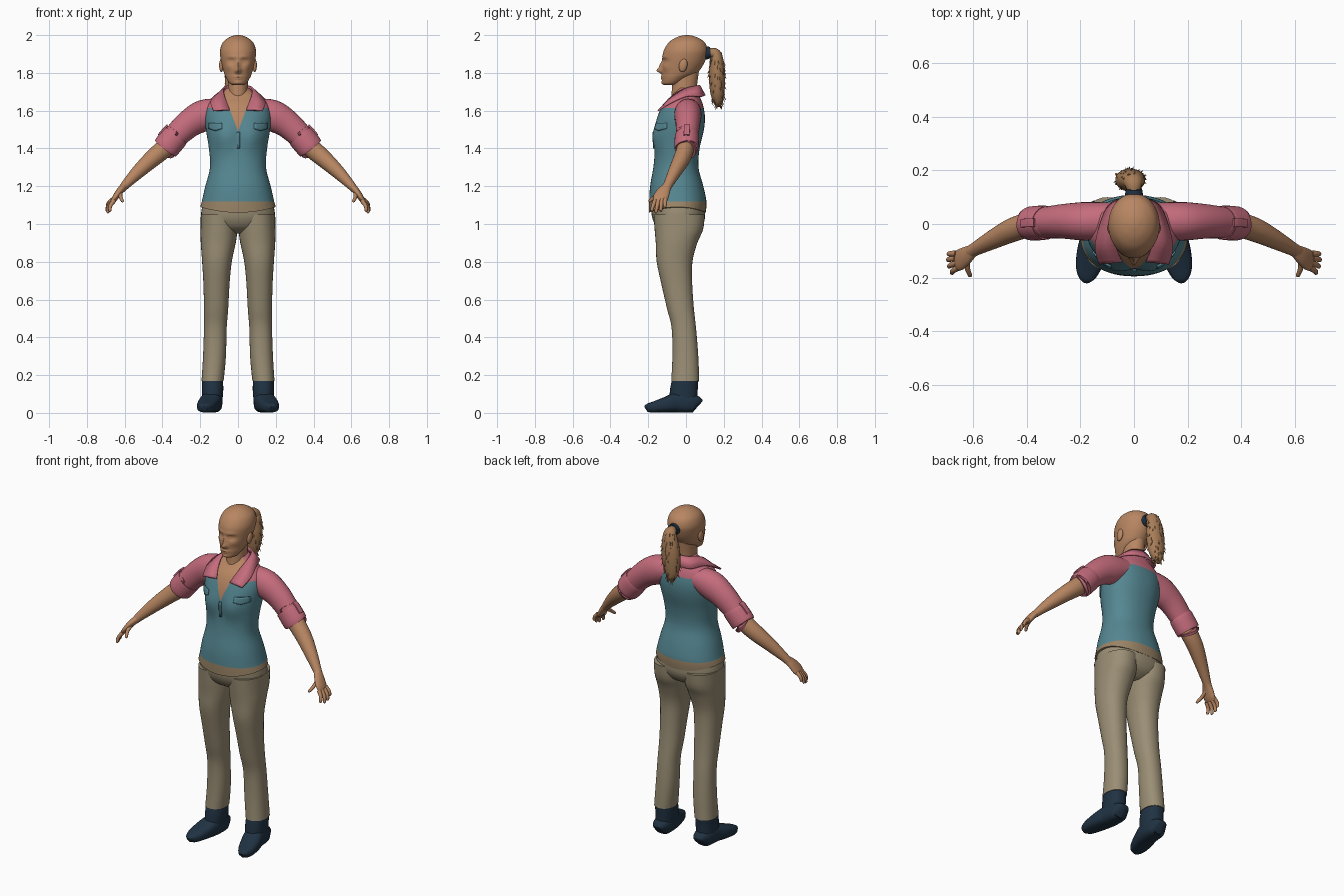
import bpy, bmesh, math, random
from math import exp, sin, cos, pi
from mathutils import Vector, Matrix
from mathutils.bvhtree import BVHTree

if "Cube" in bpy.data.objects:
    bpy.data.objects.remove(bpy.data.objects["Cube"])
random.seed(4)


def material(name, r, g, b):
    m = bpy.data.materials.new(name)
    m.use_nodes = True
    col = [(c / 255) ** 2.2 for c in (r, g, b)] + [1]
    m.diffuse_color = col
    m.node_tree.nodes["Principled BSDF"].inputs["Base Color"].default_value = col
    return m


SKIN = material("skin tan", 182, 133, 98)
HAIR = material("hair brown", 166, 124, 88)
PINK = material("shirt pink", 196, 108, 124)
TEAL = material("shirt teal", 86, 134, 145)
HEM = material("hem tan", 152, 131, 102)
KHAKI = material("trouser khaki", 153, 141, 116)
NAVY = material("boot navy", 37, 53, 68)


def finish(bm, name, mats, rule=None):
    """Turn a bmesh into a smooth object, colouring faces by a rule."""
    bmesh.ops.recalc_face_normals(bm, faces=bm.faces)
    for f in bm.faces:
        f.smooth = True
        if rule:
            f.material_index = rule(f.calc_center_median())
    for e in bm.edges:
        e.smooth = e.calc_face_angle(0) < math.radians(50)
    me = bpy.data.meshes.new(name)
    bm.to_mesh(me)
    bm.free()
    for m in mats:
        me.materials.append(m)
    ob = bpy.data.objects.new(name, me)
    bpy.context.collection.objects.link(ob)
    return ob


def smooth_rows(rows, k):
    """Catmull-Rom interpolation of number rows."""
    out = []
    r = [rows[0]] + list(rows) + [rows[-1]]
    for i in range(1, len(r) - 2):
        for j in range(k):
            t = j / k
            out.append([b + .5 * t * (c - a + t * (2 * a - 5 * b + 4 * c - d + t * (3 * (b - c) + d - a)))
                        for a, b, c, d in zip(*r[i - 1:i + 3])])
    return out + [list(rows[-1])]


def loft(name, rows, mats, ref=None, n=28, k=4, e=2, s=1, warp=None, cuts=(), rule=None):
    """Skin superellipse rings (x, y, z, a, b); level rings unless ref is given."""
    rows = smooth_rows(rows, k)
    bm = bmesh.new()
    rings = []
    for i, (x, y, z, a, b) in enumerate(rows):
        u, v = Vector((1, 0, 0)), Vector((0, 1, 0))
        if ref:
            t = Vector(rows[min(i + 1, len(rows) - 1)][:3]) - Vector(rows[max(i - 1, 0)][:3])
            t.normalize()
            u = (Vector(ref) - t * t.dot(Vector(ref))).normalized()
            v = t.cross(u)
        ring = []
        for j in range(n):
            c, q = cos(2 * pi * j / n), sin(2 * pi * j / n)
            p = Vector((x, y, z)) + u * (a * math.copysign(abs(c) ** (2 / e), c)) \
                + v * (b * math.copysign(abs(q) ** (2 / e), q))
            if warp:
                p = warp(p)
            ring.append(bm.verts.new((p.x * s, p.y, p.z)))
        rings.append(ring)
    for r0, r1 in zip(rings, rings[1:]):
        for j in range(n):
            bm.faces.new((r0[j], r0[(j + 1) % n], r1[(j + 1) % n], r1[j]))
    bm.faces.new(rings[0])
    bm.faces.new(rings[-1])
    for co, no in cuts:
        bmesh.ops.bisect_plane(bm, geom=bm.verts[:] + bm.edges[:] + bm.faces[:], plane_co=co, plane_no=no)
    return finish(bm, name, mats, rule)


def level(rows):
    """Rows given as z, x low, x high, y front, y back."""
    return [((x0 + x1) / 2, (y0 + y1) / 2, z, (x1 - x0) / 2, (y1 - y0) / 2) for z, x0, x1, y0, y1 in rows]


def centred(rows):
    return level([(z, -r, r, f, b) for z, r, f, b in rows])


def bump(p, x, z, sx, sz):
    return exp(-((abs(p.x) - x) / sx) ** 2 - ((p.z - z) / sz) ** 2)


# Shirt body: bust shaping, curved hem, pink yoke and open neckline
def shirt_warp(p):
    if p.y < -.02:
        p.y -= .022 * bump(p, .075, 1.46, .06, .07)
    p.z += .03 * (p.x / .2) ** 2 * max(0, (1.12 - p.z) / .06)
    return p


def shirt_rule(c):
    if c.y < -.03 and c.z > 1.49 and abs(c.x) < .37 * (c.z - 1.49):
        return 3
    return 1 if c.z > 1.615 else 2 if c.z < 1.118 else 0


shirt = loft("shirt_body", centred([
    (1.06, .2, -.195, .105), (1.12, .191, -.195, .108), (1.2, .173, -.19, .092), (1.3, .148, -.173, .066),
    (1.4, .154, -.163, .072), (1.5, .17, -.162, .095), (1.57, .176, -.15, .1), (1.63, .162, -.122, .09),
    (1.67, .125, -.085, .075), (1.7, .08, -.06, .065), (1.72, .06, -.05, .055)]),
    [TEAL, PINK, HEM, SKIN], n=56, e=2.2, warp=shirt_warp, rule=shirt_rule,
    cuts=[((0, 0, 1.615), (0, 0, 1)), ((0, 0, 1.118), (0, 0, 1)),
          ((0, 0, 1.49), (1, 0, .37)), ((0, 0, 1.49), (1, 0, -.37))])
body = BVHTree.FromPolygons([v.co for v in shirt.data.vertices], [p.vertices[:] for p in shirt.data.polygons])


def sheet(name, grid, mat, thick):
    bm = bmesh.new()
    vs = [[bm.verts.new(p) for p in row] for row in grid]
    for a, b in zip(vs, vs[1:]):
        for j in range(len(a) - 1):
            bm.faces.new((a[j], a[j + 1], b[j + 1], b[j]))
    ob = finish(bm, name, [mat])
    mod = ob.modifiers.new("thickness", "SOLIDIFY")
    mod.thickness, mod.offset = thick, 0


def drape(name, x0, x1, z0, z1, point, mat):
    """Thin cloth patch laid on the front of the shirt."""
    grid = []
    for i in range(7):
        x = x0 + (x1 - x0) * i / 6
        low = z0 - point * (1 - abs(i - 3) / 3)
        row = []
        for j in range(5):
            z = low + (z1 - low) * j / 4
            hit = body.ray_cast(Vector((x, -1, z)), Vector((0, 1, 0)))[0]
            row.append(hit + Vector((0, -.005, 0)))
        grid.append(row)
    sheet(name, grid, mat, .006)


drape("placket", -.006, .01, 1.4, 1.488, 0, TEAL)
for s, side in ((1, "left"), (-1, "right")):
    drape(side + "_pocket_flap", .085 * s, .155 * s, 1.505, 1.535, .012, TEAL)

# Collar folded around the neck and out to two points
inner = [(0, .07, 1.735), (.055, .05, 1.73), (.076, -.005, 1.715), (.07, -.075, 1.675), (.045, -.14, 1.605)]
outer = [(0, .1, 1.68), (.085, .078, 1.675), (.125, 0, 1.675), (.145, -.085, 1.64), (.13, -.148, 1.6)]
edges = []
for line in (inner, outer):
    half = smooth_rows(line, 4)
    edges.append([(-x, y, z) for x, y, z in half[:0:-1]] + half)
sheet("collar", edges, PINK, .009)

# Neck, and head with sculpted features
loft("neck", centred([(1.58, .06, -.1, .05), (1.66, .055, -.08, .055), (1.73, .053, -.074, .058),
                      (1.82, .055, -.07, .07)]), [SKIN])


def face_warp(p):
    if p.y < -.03:
        f = -.027 * bump(p, 0, 1.812, .015, .014) - .014 * bump(p, 0, 1.838, .01, .022)
        f += .012 * bump(p, .034, 1.862, .02, .013) - .006 * bump(p, .034, 1.861, .013, .006)
        f -= .005 * bump(p, .03, 1.885, .03, .01) + .007 * bump(p, 0, 1.78, .022, .005)
        f -= .006 * bump(p, 0, 1.769, .018, .005) + .007 * bump(p, 0, 1.748, .02, .01)
        f -= .006 * bump(p, .05, 1.83, .02, .02)
        p.y += f
    return p


loft("head", centred([
    (1.735, .025, -.112, -.06), (1.745, .045, -.123, -.03), (1.775, .064, -.126, .02), (1.8, .074, -.126, .06),
    (1.84, .085, -.126, .09), (1.88, .093, -.124, .107), (1.92, .095, -.117, .114), (1.96, .081, -.092, .1),
    (1.985, .053, -.057, .066), (1.997, .024, -.022, .032), (2, .004, 0, .01)]),
    [SKIN], n=72, k=6, warp=face_warp)

# Ponytail with band and loose strands
loft("hair_band", [(0, .085, 1.9, .03, .03), (0, .105, 1.905, .034, .034), (0, .13, 1.908, .03, .03)],
     [NAVY], ref=(1, 0, 0))
tail = [(0, .12, 1.908, .022, .022), (-.003, .155, 1.9, .036, .03), (-.008, .163, 1.85, .048, .038),
        (-.014, .164, 1.78, .055, .043), (-.02, .166, 1.7, .048, .038), (-.026, .17, 1.65, .03, .026),
        (-.03, .172, 1.62, .008, .008)]
loft("ponytail", tail, [HAIR], ref=(1, 0, 0), k=5)
bm = bmesh.new()
path = smooth_rows(tail, 12)
for i in range(90):
    x, y, z, a, b = random.choice(path[16:-4])
    ang = random.uniform(0, 2 * pi)
    out = Vector((cos(ang), sin(ang), 0))
    d = (out * random.uniform(.2, .7) + Vector((0, 0, -1))).normalized()
    p = Vector((x + a * .9 * out.x, y + b * .9 * out.y, z))
    spin = d.to_track_quat('Z', 'Y').to_matrix().to_4x4()
    bmesh.ops.create_cone(bm, segments=5, radius1=.008, radius2=.0005, depth=.05, cap_ends=True,
                          matrix=Matrix.Translation(p) @ spin)
finish(bm, "ponytail_strands", [HAIR])

# Hips
loft("trouser_hips", centred([(1.09, .19, -.185, .1), (1.03, .194, -.178, .1), (.98, .15, -.15, .075),
                              (.95, .05, -.1, .03)]), [KHAKI], n=40, e=2.2)

Y = (0, 1, 0)
for s, side in ((1, "left"), (-1, "right")):
    # Trouser legs
    loft(side + "_trouser_leg", level([
        (1.05, 0, .197, -.172, .1), (.97, .003, .198, -.166, .09), (.9, .012, .197, -.16, .06),
        (.8, .033, .19, -.155, .034), (.68, .045, .183, -.13, .033), (.55, .052, .18, -.1, .042),
        (.45, .06, .18, -.076, .053), (.3, .064, .185, -.072, .065), (.17, .076, .193, -.078, .07)]),
        [KHAKI], n=36, e=2.2, s=s)
    # Boots
    loft(side + "_boot_shaft", level([(.178, .08, .19, -.074, .066), (.12, .078, .19, -.085, .062),
                                      (.04, .085, .19, -.09, .06)]), [NAVY], s=s, e=2.2)
    foot = [(.065, .135, .03, .07), (.05, .135, .045, .09), (.01, .137, .054, .1), (-.05, .142, .056, .105),
            (-.1, .156, .056, .085), (-.16, .17, .048, .062), (-.198, .176, .032, .048), (-.212, .177, .012, .034)]
    loft(side + "_boot_foot", [(x, y, h / 2 + .002, w, h / 2) for y, x, w, h in foot],
         [NAVY], ref=(1, 0, 0), s=s, e=2.8)
    # Sleeve, rolled cuff and tab
    loft(side + "_sleeve", [(.09, .012, 1.6, .068, .066), (.18, .01, 1.575, .072, .083), (.26, .01, 1.53, .065, .074),
                            (.34, .005, 1.455, .058, .064), (.375, .003, 1.415, .056, .06)], [PINK], ref=Y, s=s)
    loft(side + "_cuff", [(.328, .005, 1.468, .06, .066), (.333, .005, 1.462, .064, .071),
                          (.38, .002, 1.407, .064, .071), (.385, .002, 1.401, .058, .064)], [PINK], ref=Y, s=s)
    loft(side + "_cuff_tab", [(.372, .005, 1.522, .016, .006), (.388, .005, 1.508, .016, .006),
                              (.42, .003, 1.47, .016, .006)], [PINK], ref=Y, e=5, s=s)
    # Arm, palm and fingers
    loft(side + "_forearm", [(.35, .003, 1.445, .045, .05), (.4, -.005, 1.392, .046, .05),
                             (.46, -.025, 1.34, .044, .045), (.53, -.06, 1.275, .035, .036),
                             (.595, -.095, 1.208, .025, .024), (.615, -.107, 1.185, .026, .02)], [SKIN], ref=Y, s=s)
    loft(side + "_palm", [(.6, -.098, 1.203, .022, .02), (.625, -.117, 1.175, .034, .019),
                          (.65, -.134, 1.14, .04, .016), (.662, -.14, 1.122, .033, .011)], [SKIN], ref=Y, s=s)
    fingers = {"little": ((.663, -.11, 1.132), (.694, -.112, 1.085)),
               "ring": ((.664, -.127, 1.127), (.696, -.135, 1.066)),
               "middle": ((.661, -.146, 1.124), (.692, -.16, 1.058)),
               "index": ((.655, -.163, 1.125), (.681, -.184, 1.066)),
               "thumb": ((.622, -.125, 1.168), (.611, -.197, 1.118))}
    for finger, (p, q) in fingers.items():
        p, q = Vector(p), Vector(q)
        mid = p.lerp(q, .55) + Vector((.006, 0, .004))
        ref = (1, 0, 0) if finger == "thumb" else Y
        rows = [(*c, r, r) for c, r in ((p, .012), (mid, .01), (p.lerp(q, .92), .008), (q, .003))]
        loft(side + "_" + finger + "_finger", rows, [SKIN], ref=ref, n=12, s=s)
    # Ears
    bm = bmesh.new()
    bmesh.ops.create_uvsphere(bm, u_segments=16, v_segments=10, radius=1, matrix=Matrix.Translation(
        (.088 * s, -.015, 1.84)) @ Matrix.Rotation(-.2, 4, 'X') @ Matrix.Diagonal((.012, .022, .036, 1)))
    finish(bm, side + "_ear", [SKIN])
